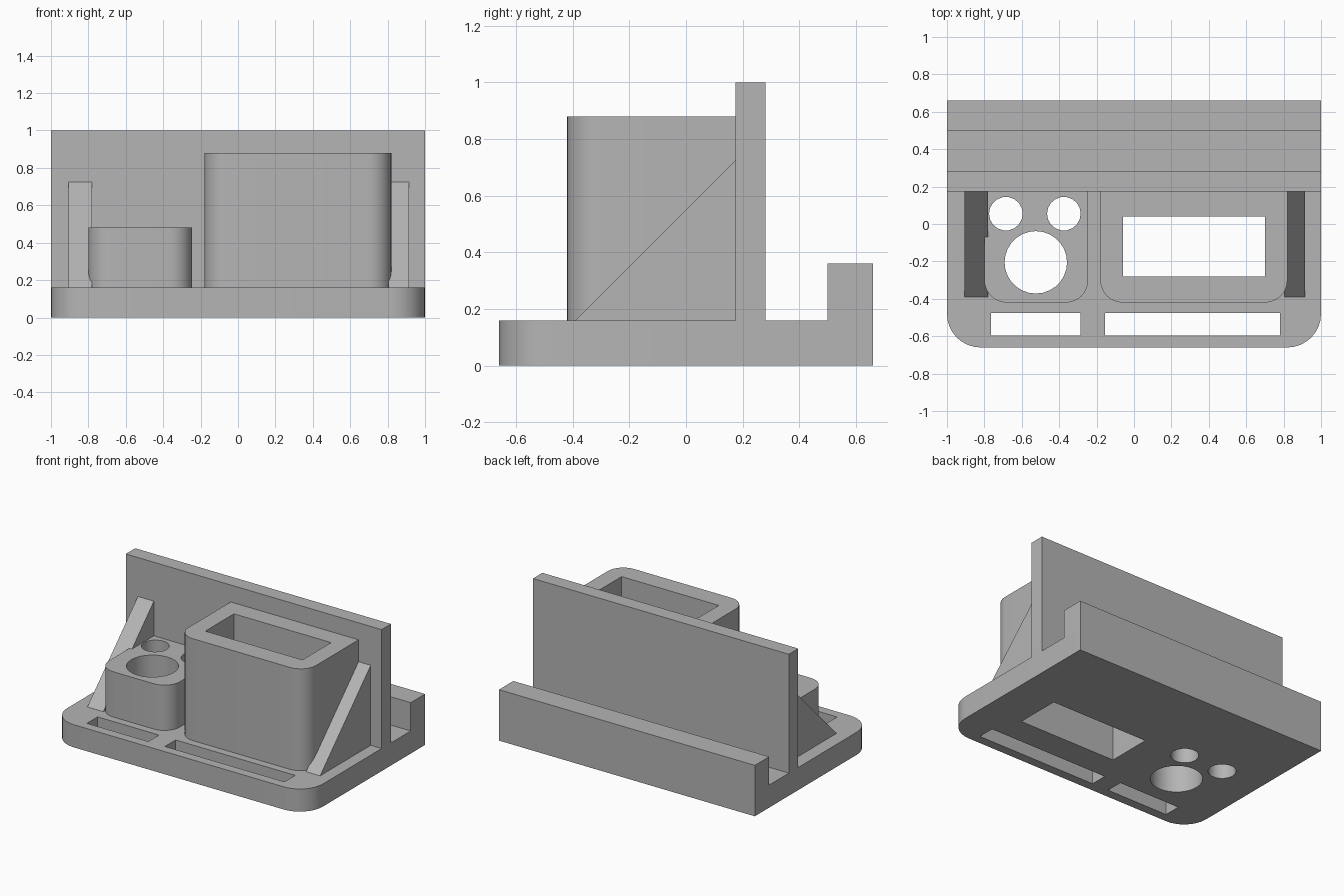
import bpy, bmesh, math

cube = bpy.data.objects.get("Cube")
if cube:
    bpy.data.objects.remove(cube, do_unlink=True)

grey = bpy.data.materials.new("plain grey")
grey.use_nodes = True
grey.diffuse_color = (0.46, 0.46, 0.46, 1)
grey.node_tree.nodes["Principled BSDF"].inputs["Base Color"].default_value = (0.46, 0.46, 0.46, 1)

BASE = 0.16      # top of the base plate
WALL = 0.175     # front of the upright wall


def prism(name, outline, depth):
    """Solid made by sweeping a closed 3D outline along a vector."""
    mesh = bpy.data.meshes.new(name)
    bm = bmesh.new()
    face = bm.faces.new([bm.verts.new(p) for p in outline])
    swept = bmesh.ops.extrude_face_region(bm, geom=[face], use_keep_orig=True)
    moved = [v for v in swept["geom"] if isinstance(v, bmesh.types.BMVert)]
    bmesh.ops.translate(bm, verts=moved, vec=depth)
    bmesh.ops.recalc_face_normals(bm, faces=bm.faces)
    bm.to_mesh(mesh)
    bm.free()
    mesh.materials.append(grey)
    obj = bpy.data.objects.new(name, mesh)
    bpy.context.collection.objects.link(obj)
    return obj


def block(name, x0, x1, y0, y1, z0, z1, radius=0, steps=8):
    """Box whose two front vertical corners may be rounded."""
    pts = [(x1, y1, z0), (x0, y1, z0)]
    if radius:
        for cx, start in ((x0 + radius, math.pi), (x1 - radius, 1.5 * math.pi)):
            for i in range(steps + 1):
                a = start + i / steps * math.pi / 2
                pts.append((cx + radius * math.cos(a), y0 + radius + radius * math.sin(a), z0))
    else:
        pts += [(x0, y0, z0), (x1, y0, z0)]
    return prism(name, pts, (0, 0, z1 - z0))


def rod(name, x, y, radius, sides):
    """Tall round cutter."""
    angles = [2 * math.pi * i / sides for i in range(sides)]
    pts = [(x + radius * math.cos(a), y + radius * math.sin(a), -0.2) for a in angles]
    return prism(name, pts, (0, 0, 1.5))


def activate(obj):
    bpy.ops.object.select_all(action="DESELECT")
    obj.select_set(True)
    bpy.context.view_layer.objects.active = obj


def cut(obj, cutters):
    activate(obj)
    for cutter in cutters:
        mod = obj.modifiers.new("hole", "BOOLEAN")
        mod.operation = "DIFFERENCE"
        mod.solver = "EXACT"
        mod.object = cutter
        bpy.ops.object.modifier_apply(modifier=mod.name)


# Base plate, upright wall and rear lip with a groove between them
base = block("base_plate", -1, 1, -0.66, 0.66, 0, BASE, 0.18)
wall = block("upright_wall", -1, 1, WALL, 0.28, BASE, 1)
lip = block("rear_lip", -1, 1, 0.5, 0.66, BASE, 0.36)

# Two holders standing against the wall
tall = block("tall_holder", -0.18, 0.82, -0.42, WALL, BASE, 0.88, 0.12)
short = block("short_holder", -0.8, -0.245, -0.42, WALL, BASE, 0.48, 0.12)

# Triangular braces
braces = []
for name, x0, x1 in (("right_brace", -0.905, -0.78), ("left_brace", 0.805, 0.915)):
    outline = [(x0, -0.39, BASE), (x0, WALL, BASE), (x0, WALL, 0.725)]
    braces.append(prism(name, outline, (x1 - x0, 0, 0)))

# Openings running right through
well = block("well_cutter", -0.06, 0.7, -0.28, 0.04, -0.2, 1.3)
slots = [block("slot_cutter", x0, x1, -0.595, -0.475, -0.2, 0.4)
         for x0, x1 in ((-0.765, -0.285), (-0.155, 0.78))]
rounds = [rod("round_cutter", -0.525, -0.205, 0.167, 28),
          rod("round_cutter", -0.685, 0.055, 0.09, 18),
          rod("round_cutter", -0.375, 0.055, 0.09, 18)]
cut(base, [well] + slots + rounds)
cut(tall, [well])
cut(short, rounds)
for cutter in [well] + slots + rounds:
    bpy.data.objects.remove(cutter, do_unlink=True)

# Smooth the rounded walls, keep the corners crisp
for obj in (base, tall, short):
    activate(obj)
    bpy.ops.object.shade_smooth_by_angle(angle=math.radians(30))
